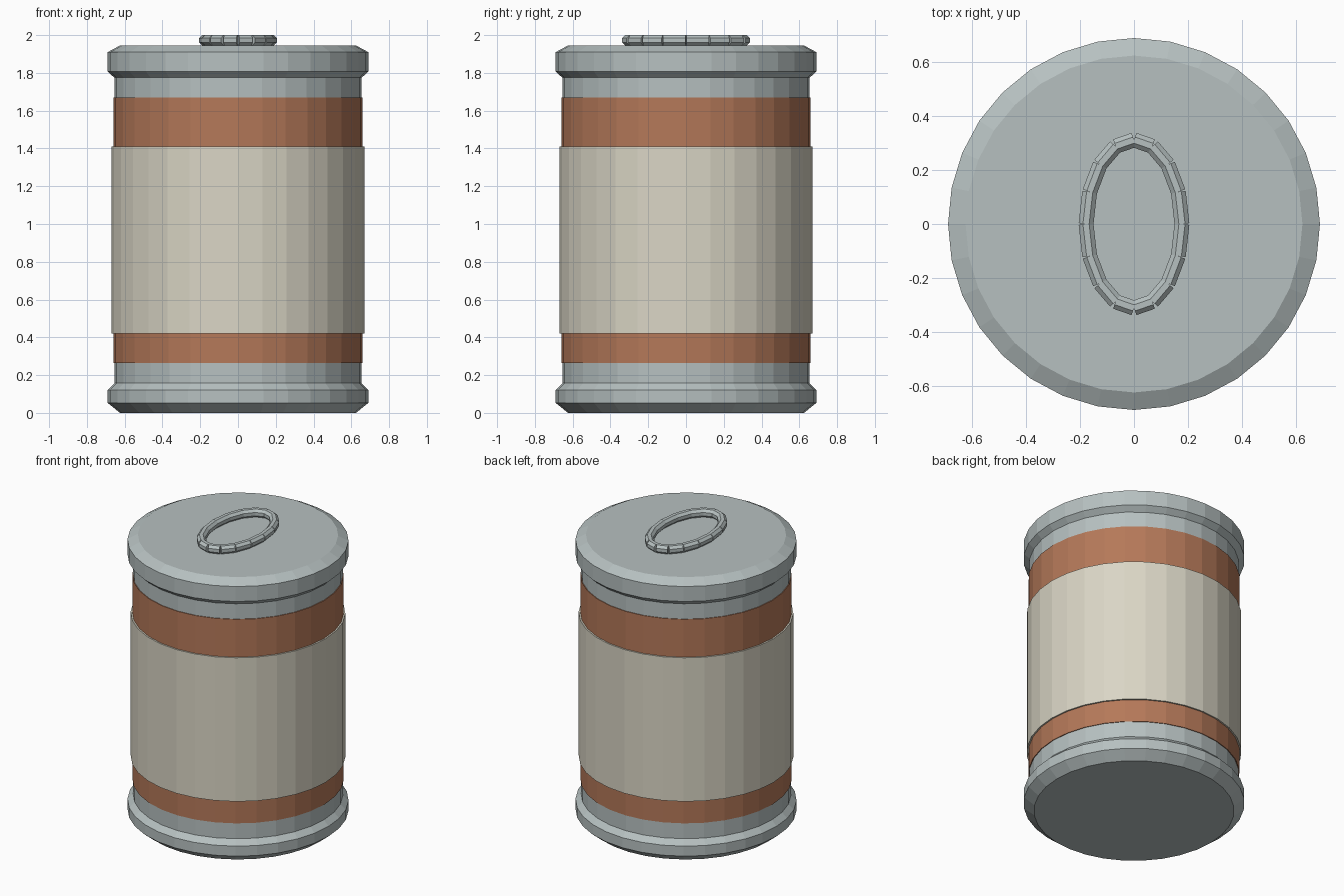
import bpy, bmesh, math
from mathutils import Vector, Matrix

if "Cube" in bpy.data.objects:
    bpy.data.objects.remove(bpy.data.objects["Cube"])

SIDES = 32


def material(name, rgb):
    m = bpy.data.materials.new(name)
    m.diffuse_color = (*rgb, 1)
    m.use_nodes = True
    m.node_tree.nodes["Principled BSDF"].inputs["Base Color"].default_value = m.diffuse_color
    return m


METAL = material("metal", (0.47, 0.53, 0.53))
RUST = material("rust_paint", (0.46, 0.19, 0.10))
CREAM = material("cream_paint", (0.70, 0.67, 0.56))


def finish(name, bm, mat):
    bmesh.ops.recalc_face_normals(bm, faces=bm.faces)
    mesh = bpy.data.meshes.new(name)
    bm.to_mesh(mesh)
    bm.free()
    mesh.materials.append(mat)
    obj = bpy.data.objects.new(name, mesh)
    bpy.context.collection.objects.link(obj)
    return obj


def lathe(name, profile, mat):
    """Turn (radius, z) points into a capped, flat-faced solid."""
    bm = bmesh.new()
    rings = []
    for r, z in profile:
        rings.append([bm.verts.new((r * math.cos(math.tau * i / SIDES),
                                    r * math.sin(math.tau * i / SIDES), z))
                      for i in range(SIDES)])
    for a, b in zip(rings, rings[1:]):
        for i in range(SIDES):
            j = (i + 1) % SIDES
            bm.faces.new((a[i], a[j], b[j], b[i]))
    bm.faces.new(rings[0])
    bm.faces.new(rings[-1])
    return finish(name, bm, mat)


def sleeve(name, r, z0, z1, mat):
    """Painted band wrapped round the body, with thin lips."""
    bm = bmesh.new()
    rings = [[bm.verts.new((q * math.cos(math.tau * i / SIDES),
                            q * math.sin(math.tau * i / SIDES), z))
              for i in range(SIDES)]
             for q, z in ((0.655, z0), (r, z0), (r, z1), (0.655, z1))]
    for a, b in zip(rings, rings[1:]):
        for i in range(SIDES):
            j = (i + 1) % SIDES
            bm.faces.new((a[i], a[j], b[j], b[i]))
    return finish(name, bm, mat)


# Drum: body, chamfered base and lid
lathe("body", [(0.655, 0.14), (0.655, 1.79)], METAL)
lathe("base_rim", [(0.625, 0), (0.69, 0.053), (0.69, 0.122), (0.655, 0.157)], METAL)
lathe("lid", [(0.655, 1.775), (0.69, 1.807), (0.69, 1.91), (0.625, 1.945)], METAL)

# Painted bands and wide label
sleeve("lower_band", 0.66, 0.265, 0.42, RUST)
sleeve("upper_band", 0.66, 1.41, 1.67, RUST)
sleeve("label", 0.67, 0.42, 1.41, CREAM)

# Oval handle: sixteen straight octagonal links that overlap on the inside
LINKS, RAD = 16, 0.0298
bm = bmesh.new()
points = [Vector((0.178 * math.cos(math.tau * i / LINKS),
                  0.312 * math.sin(math.tau * i / LINKS), 1.9725))
          for i in range(LINKS)]
for a, b in zip(points, points[1:] + points[:1]):
    along = b - a
    place = (Matrix.Translation((a + b) / 2)
             @ along.to_track_quat('Z', 'Y').to_matrix().to_4x4()
             @ Matrix.Rotation(math.pi / 8, 4, 'Z'))
    bmesh.ops.create_cone(bm, cap_ends=True, segments=8, radius1=RAD, radius2=RAD,
                          depth=along.length, matrix=place)
finish("oval_handle", bm, METAL)
